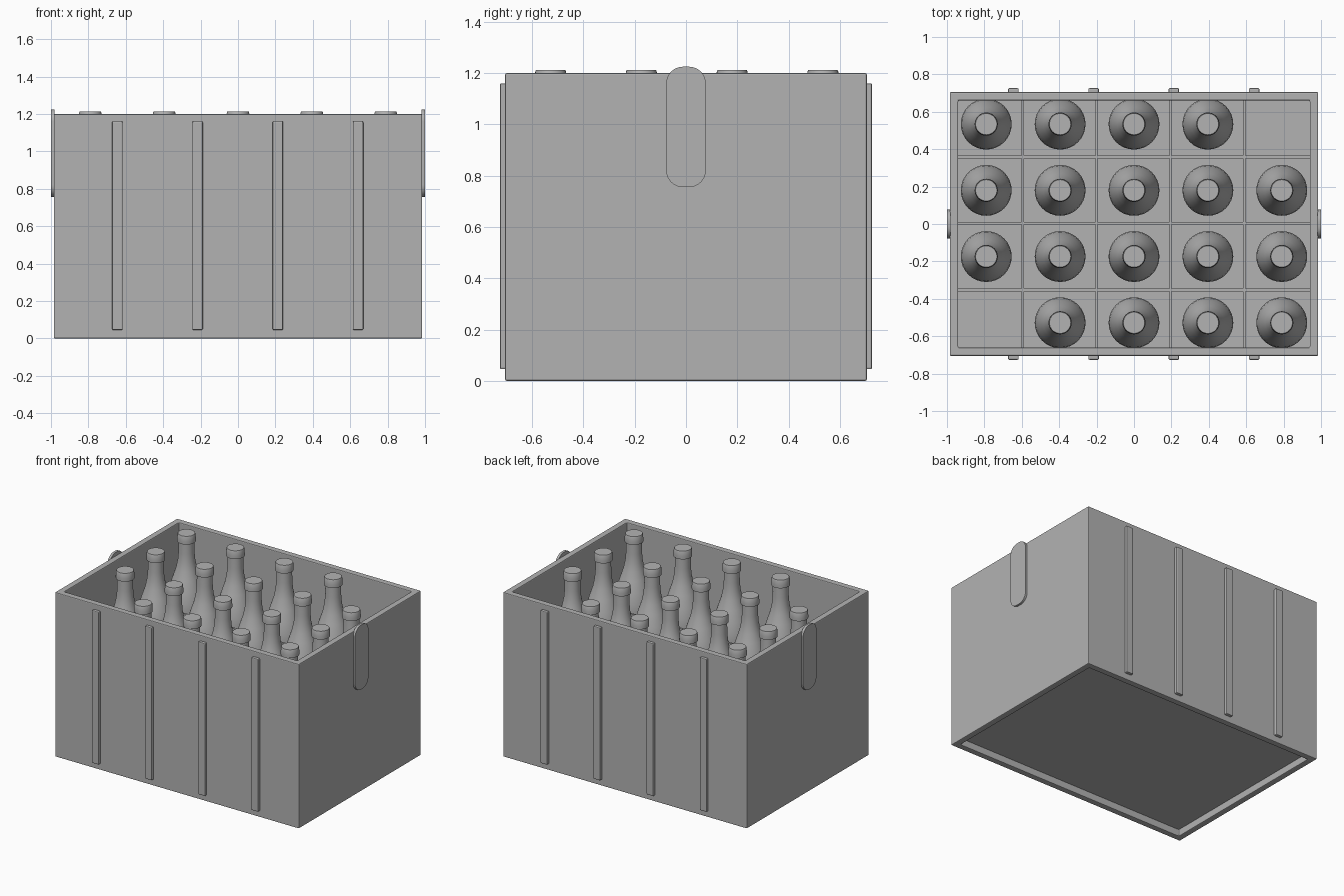
import bpy, bmesh, math
from mathutils import Vector

if "Cube" in bpy.data.objects:
    bpy.data.objects.remove(bpy.data.objects["Cube"])

grey = bpy.data.materials.new("plastic grey")
grey.diffuse_color = (0.45, 0.45, 0.45, 1)
grey.use_nodes = True
grey.node_tree.nodes["Principled BSDF"].inputs["Base Color"].default_value = grey.diffuse_color


def finish(bm, name, bevel=0, smooth=False):
    bmesh.ops.recalc_face_normals(bm, faces=bm.faces[:])
    me = bpy.data.meshes.new(name)
    bm.to_mesh(me)
    bm.free()
    me.materials.append(grey)
    ob = bpy.data.objects.new(name, me)
    bpy.context.collection.objects.link(ob)
    if bevel:
        mod = ob.modifiers.new("soft edges", "BEVEL")
        mod.width, mod.segments = bevel, 2
        mod.limit_method = "ANGLE"
    if smooth:
        bpy.ops.object.select_all(action="DESELECT")
        ob.select_set(True)
        bpy.context.view_layer.objects.active = ob
        bpy.ops.object.shade_smooth_by_angle(angle=math.radians(35))
    return ob


def box(name, lo, hi, bevel=0):
    bm = bmesh.new()
    bmesh.ops.create_cube(bm, size=1)
    lo, hi = Vector(lo), Vector(hi)
    for v in bm.verts:
        v.co = (lo + hi) / 2 + v.co * (hi - lo)
    return finish(bm, name, bevel)


def lathe(name, profile, centre, sides=32):
    bm = bmesh.new()
    rings = []
    for r, z in profile:
        rings.append([bm.verts.new((centre[0] + r * math.cos(2 * math.pi * i / sides),
                                    centre[1] + r * math.sin(2 * math.pi * i / sides), z))
                      for i in range(sides)])
    for a, b in zip(rings, rings[1:]):
        for i in range(sides):
            j = (i + 1) % sides
            bm.faces.new((a[i], a[j], b[j], b[i]))
    bm.faces.new(rings[0][::-1])
    bm.faces.new(rings[-1])
    return finish(bm, name, smooth=True)


# Crate walls: a closed rectangular tube
X, Y, T, H = 0.985, 0.705, 0.045, 1.2
bm = bmesh.new()
loops = []
for x, y, z in ((X, Y, 0), (X, Y, H), (X - T, Y - T, H), (X - T, Y - T, 0)):
    loops.append([bm.verts.new((sx * x, sy * y, z))
                  for sx, sy in ((-1, -1), (1, -1), (1, 1), (-1, 1))])
for a, b in zip(loops, loops[1:] + loops[:1]):
    for i in range(4):
        j = (i + 1) % 4
        bm.faces.new((a[i], a[j], b[j], b[i]))
finish(bm, "crate_walls", bevel=0.006)

# Raised floor, leaving a recess underneath
FLOOR = 0.09
box("crate_floor", (-X + T / 2, -Y + T / 2, 0.05), (X - T / 2, Y - T / 2, FLOOR))

# Dividers between the cells
TOP = 0.72
for x in (-0.595, -0.2, 0.195, 0.59):
    box("cross_divider", (x - 0.006, -Y + T / 2, FLOOR), (x + 0.006, Y - T / 2, TOP))
for y in (-0.353, 0.005, 0.358):
    box("long_divider", (-X + T / 2, y - 0.007, FLOOR), (X - T / 2, y + 0.007, TOP))

# Vertical ribs on front and back
for s in (-1, 1):
    for x in (-0.645, -0.216, 0.213, 0.642):
        ys = sorted((s * (Y - 0.01), s * 0.726))
        box("side_rib", (x - 0.028, ys[0], 0.045), (x + 0.028, ys[1], 1.16), 0.006)

# Rounded handle plates on both ends
for s in (-1, 1):
    bm = bmesh.new()
    outline = []
    for cy, cz, start in ((0.012, 1.16, 0), (-0.012, 1.16, 90),
                          (-0.012, 0.82, 180), (0.012, 0.82, 270)):
        for k in range(9):
            a = math.radians(start + k * 11.25)
            outline.append((cy + 0.065 * math.cos(a), cz + 0.065 * math.sin(a)))
    face = bm.faces.new([bm.verts.new((s * 0.982, y, z)) for y, z in outline])
    ext = bmesh.ops.extrude_face_region(bm, geom=[face])["geom"]
    for v in ext:
        if isinstance(v, bmesh.types.BMVert):
            v.co.x = s * 1.0
    finish(bm, "handle_plate", smooth=True)

# Bottles with crown caps, two opposite corner cells left empty
body = [(0.125, FLOOR), (0.136, FLOOR + 0.015), (0.136, 0.70), (0.131, 0.75),
        (0.115, 0.82), (0.09, 0.90), (0.07, 0.96), (0.058, 1.02), (0.053, 1.08), (0.052, 1.18)]
cap = [(0.062, 1.155), (0.062, 1.175), (0.06, 1.205), (0.057, 1.213)]
for i in range(5):
    for j in range(4):
        if (i, j) in ((0, 0), (4, 3)):
            continue
        c = (-0.79 + 0.395 * i, -0.528 + 0.354 * j)
        lathe("bottle", body, c)
        lathe("bottle_cap", cap, c)
